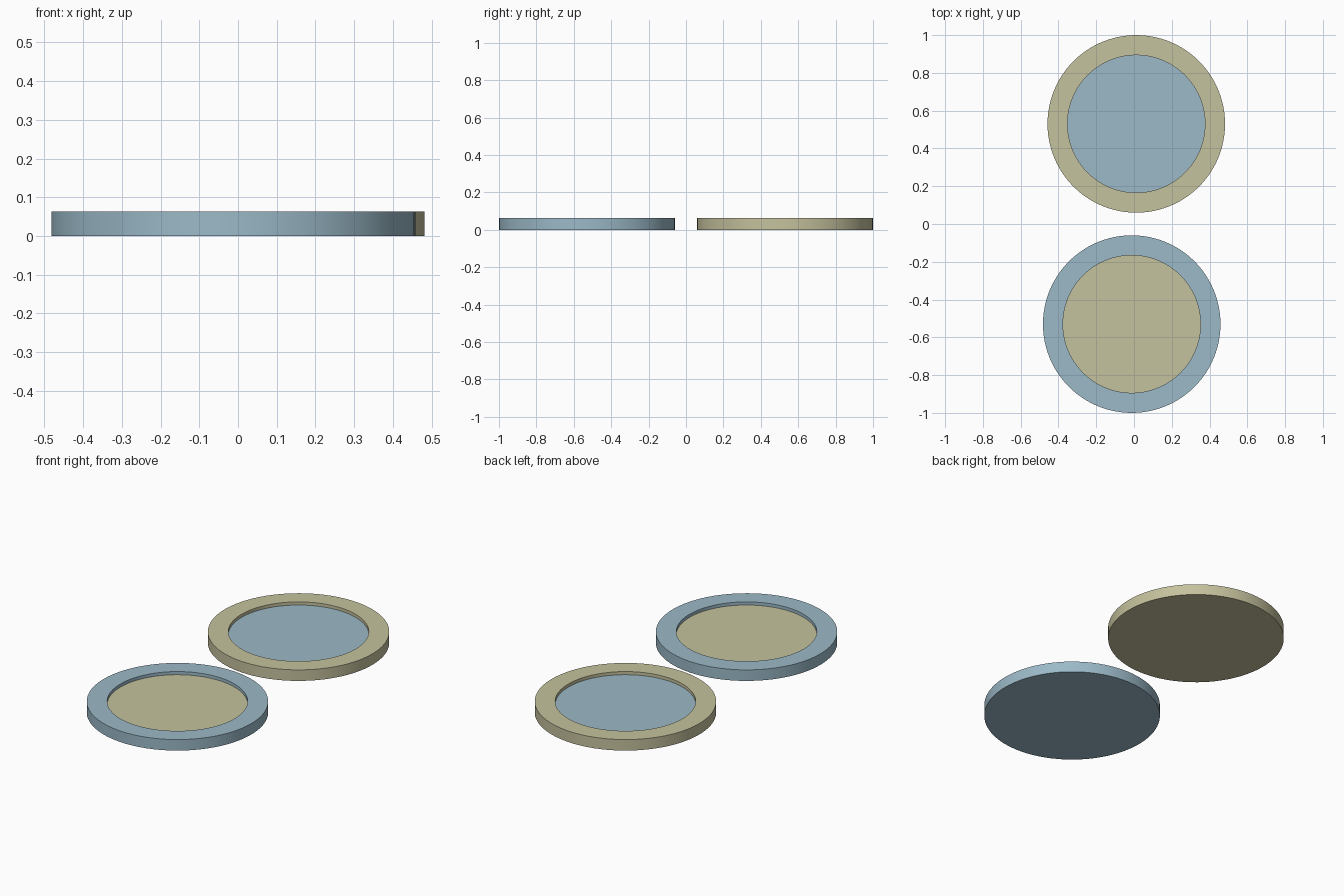
import bpy, bmesh
from math import radians
from mathutils import Matrix

if "Cube" in bpy.data.objects:
    bpy.data.objects.remove(bpy.data.objects["Cube"])

R_OUT, R_IN = 0.47, 0.364
HEIGHT, DEPTH = 0.063, 0.018
SEGMENTS = 96


def material(name, rgb):
    mat = bpy.data.materials.new(name)
    mat.diffuse_color = (*rgb, 1)
    mat.use_nodes = True
    mat.node_tree.nodes["Principled BSDF"].inputs["Base Color"].default_value = mat.diffuse_color
    return mat


blue = material("soft_blue", (0.33, 0.49, 0.58))
tan = material("soft_tan", (0.56, 0.54, 0.34))


def recessed_disc(name, x, y, body, inlay):
    bm = bmesh.new()
    # Solid round body standing on the ground
    bmesh.ops.create_cone(bm, cap_ends=True, segments=SEGMENTS, radius1=R_OUT,
                          radius2=R_OUT, depth=HEIGHT,
                          matrix=Matrix.Translation((0, 0, HEIGHT / 2)))
    bm.normal_update()
    # Flat rim, then a straight-walled recess with a contrasting floor
    top = next(f for f in bm.faces if f.normal.z > 0.9)
    bmesh.ops.inset_region(bm, faces=[top], thickness=R_OUT - R_IN, use_even_offset=True)
    bmesh.ops.inset_region(bm, faces=[top], thickness=0, depth=-DEPTH)
    top.material_index = 1
    bmesh.ops.recalc_face_normals(bm, faces=bm.faces)

    mesh = bpy.data.meshes.new(name)
    bm.to_mesh(mesh)
    bm.free()
    mesh.materials.append(body)
    mesh.materials.append(inlay)
    obj = bpy.data.objects.new(name, mesh)
    bpy.context.collection.objects.link(obj)
    obj.location = (x, y, 0)
    bpy.ops.object.select_all(action='DESELECT')
    obj.select_set(True)
    bpy.context.view_layer.objects.active = obj
    bpy.ops.object.shade_smooth_by_angle(angle=radians(30))


# Two matching discs with swapped colours
recessed_disc("front_disc", -0.012, -0.53, blue, tan)
recessed_disc("back_disc", 0.012, 0.53, tan, blue)
